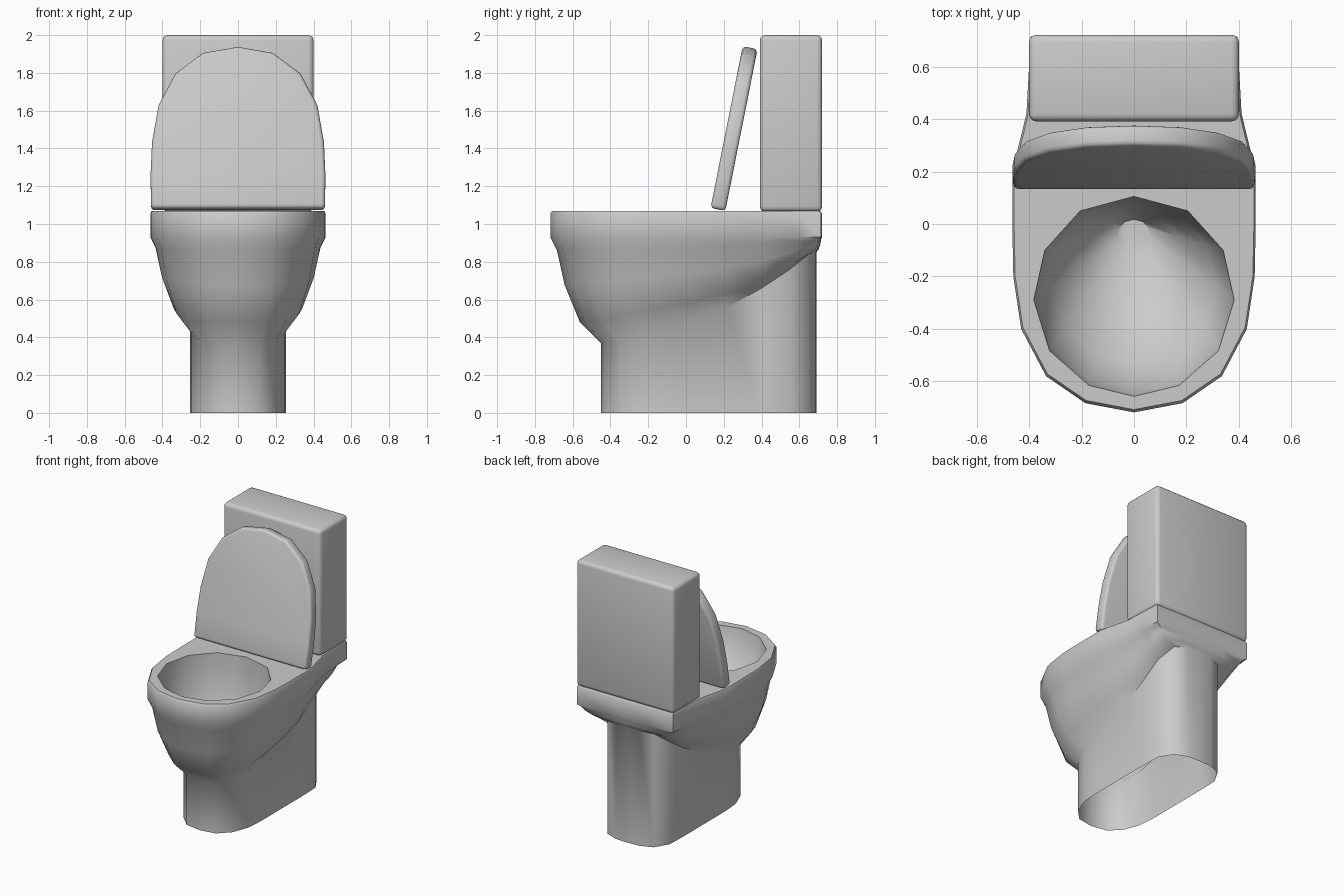
import bpy, bmesh
from mathutils import Vector

if "Cube" in bpy.data.objects:
    bpy.data.objects.remove(bpy.data.objects["Cube"])


def finish(name, bm, angle=0.8):
    bmesh.ops.recalc_face_normals(bm, faces=bm.faces[:])
    mesh = bpy.data.meshes.new(name)
    bm.to_mesh(mesh)
    bm.free()
    ob = bpy.data.objects.new(name, mesh)
    bpy.context.collection.objects.link(ob)
    bpy.ops.object.select_all(action='DESELECT')
    ob.select_set(True)
    bpy.context.view_layer.objects.active = ob
    bpy.ops.object.shade_smooth_by_angle(angle=angle)
    return ob


def mirrored_ring(bm, half):
    """Half outline running front to back on +x, both ends on x = 0."""
    full = half + [(-x, y, z) for x, y, z in half[-2:0:-1]]
    return [bm.verts.new(p) for p in full]


def skin(bm, rings):
    for a, b in zip(rings, rings[1:]):
        n = len(a)
        for i in range(n):
            j = (i + 1) % n
            bm.faces.new((a[i], a[j], b[j], b[i]))


def ring_edges(bm, ring):
    return [bm.edges.get((ring[i - 1], ring[i])) for i in range(len(ring))]


# Body: rim outline blends into the pedestal outline, crease rising to the back
rim = [(0, -.718), (.185, -.683), (.335, -.58), (.43, -.40), (.46, -.2), (.464, 0),
       (.464, .2), (.41, .42), (.40, .6), (.395, .715), (.2, .72), (0, .72)]
foot = [(0, -.45), (.12, -.43), (.20, -.35), (.245, -.23), (.255, -.1), (.255, .05),
        (.255, .22), (.255, .4), (.25, .55), (.19, .65), (.1, .685), (0, .69)]
crease = [.37, .37, .38, .42, .46, .50, .56, .66, .76, .84, .85, .85]
profile = [(0, 1), (.13, .875), (.28, .55), (.58, .2), (1, 0)]   # inward, height

bm = bmesh.new()
inset = .985
rings = [mirrored_ring(bm, [(x * inset, y * inset, 1.07) for x, y in rim]),
         mirrored_ring(bm, [(x, y, 1.055) for x, y in rim])]
for t, h in profile:
    rings.append(mirrored_ring(bm, [
        (r[0] + (f[0] - r[0]) * t, r[1] + (f[1] - r[1]) * t, c + (.93 - c) * h)
        for r, f, c in zip(rim, foot, crease)]))
rings.append(mirrored_ring(bm, [(x, y, 0) for x, y in foot]))
skin(bm, rings)

# Basin inside the rim, narrowing to the drain
opening = [(0, -.657), (.172, -.615), (.322, -.483), (.382, -.29),
           (.34, -.1), (.205, .05), (0, .105)]
basin = [mirrored_ring(bm, [(x * s, y * s, z) for x, y in opening])
         for s, z in [(1, 1.07), (.97, .96), (.82, .79), (.5, .65), (.17, .56)]]
skin(bm, basin)
bm.faces.new(basin[-1])
bmesh.ops.triangle_fill(bm, use_beauty=True, normal=Vector((0, 0, 1)),
                        edges=ring_edges(bm, rings[0]) + ring_edges(bm, basin[0]))
finish("toilet_bowl", bm, 0.85)

# Raised lid: rounded outline extruded along its tilted normal
half = [(.46, 0), (.463, .18), (.455, .36), (.42, .56), (.33, .73), (.185, .84), (0, .873)]
outline = half + [(-x, s) for x, s in half[-2::-1]]
up, back = Vector((0, .195, .981)), Vector((0, .981, -.195))
origin = Vector((0, .13, 1.085))
bm = bmesh.new()
front = bm.faces.new([bm.verts.new(origin + up * s + Vector((x, 0, 0))) for x, s in outline])
ext = bmesh.ops.extrude_face_region(bm, geom=[front], use_keep_orig=True)
bmesh.ops.translate(bm, vec=back * .08,
                    verts=[v for v in ext["geom"] if isinstance(v, bmesh.types.BMVert)])
bmesh.ops.recalc_face_normals(bm, faces=bm.faces[:])
sharp = [e for e in bm.edges if len(e.link_faces) == 2 and e.calc_face_angle() > 1]
bmesh.ops.bevel(bm, geom=sharp, offset=.02, segments=3, profile=.5, affect='EDGES')
finish("lid", bm, 0.6)

# Water tank
bm = bmesh.new()
bmesh.ops.create_cube(bm, size=1)
bmesh.ops.scale(bm, vec=(.80, .33, .935), verts=bm.verts[:])
bmesh.ops.translate(bm, vec=(0, .556, 1.5325), verts=bm.verts[:])
bmesh.ops.bevel(bm, geom=bm.edges[:], offset=.028, segments=3, profile=.5, affect='EDGES')
finish("tank", bm, 0.6)
